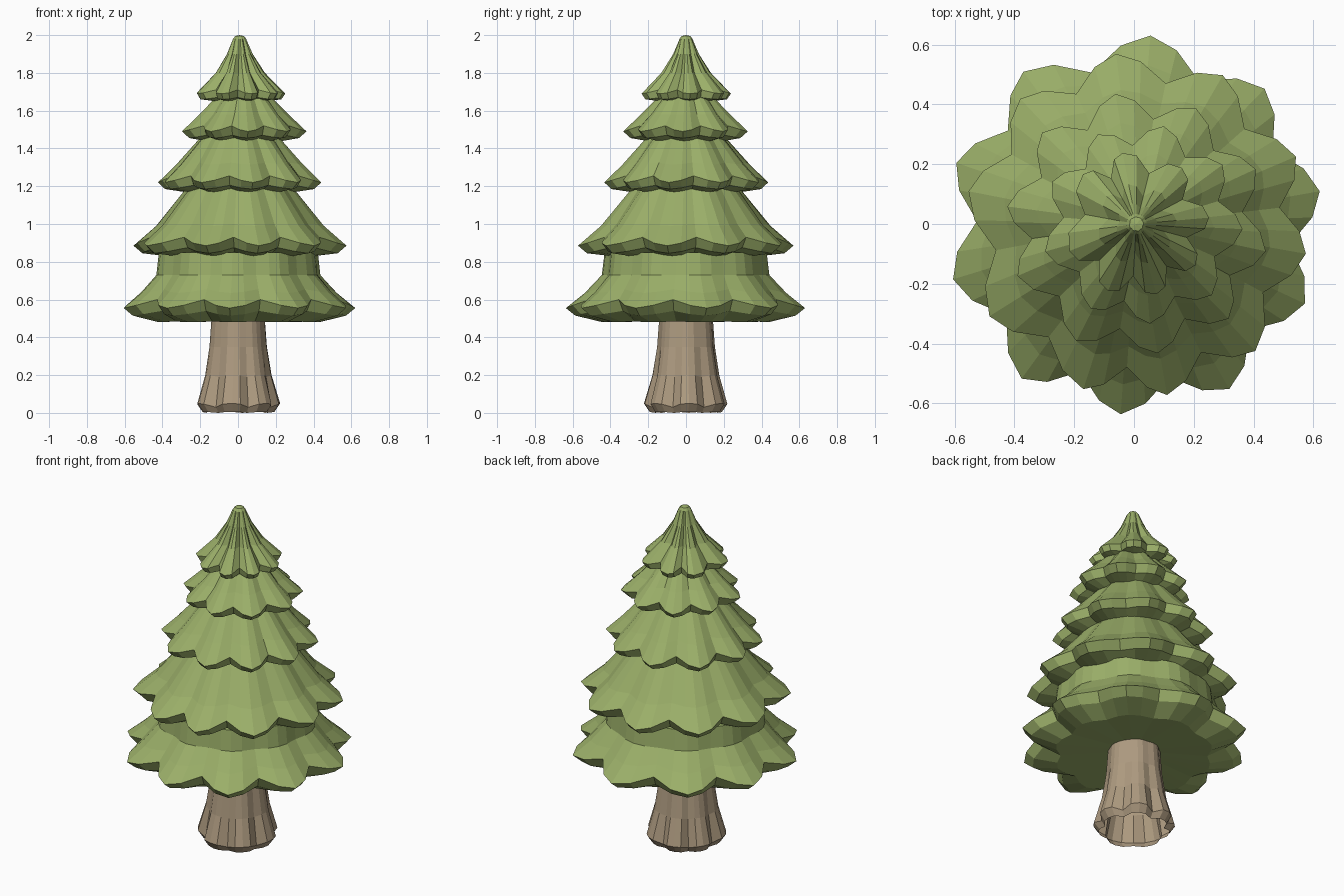
import bpy, bmesh, math, random
from math import cos, sin, radians

if "Cube" in bpy.data.objects:
    bpy.data.objects.remove(bpy.data.objects["Cube"])

random.seed(4)


def material(name, rgb):
    m = bpy.data.materials.new(name)
    m.diffuse_color = (*rgb, 1)
    m.use_nodes = True
    m.node_tree.nodes["Principled BSDF"].inputs["Base Color"].default_value = m.diffuse_color
    return m


GREEN = material("needle green", (0.325, 0.425, 0.14))
BROWN = material("bark brown", (0.42, 0.325, 0.215))


def loft(name, rings, bottom, top, mat):
    """Skin equal-sized rings of points (bottom to top), closed by fans.
    With bottom None the lower end stays open."""
    bm = bmesh.new()
    loops = [[bm.verts.new(p) for p in ring] for ring in rings]
    n = len(loops[0])
    for a, b in zip(loops, loops[1:]):
        for i in range(n):
            j = (i + 1) % n
            bm.faces.new((a[i], a[j], b[j], b[i]))
    hi = bm.verts.new(top)
    lo = bm.verts.new(bottom) if bottom else None
    for i in range(n):
        j = (i + 1) % n
        bm.faces.new((hi, loops[-1][i], loops[-1][j]))
        if lo:
            bm.faces.new((lo, loops[0][j], loops[0][i]))
    mesh = bpy.data.meshes.new(name)
    bm.to_mesh(mesh)
    bm.free()
    mesh.materials.append(mat)
    ob = bpy.data.objects.new(name, mesh)
    bpy.context.collection.objects.link(ob)
    return ob


def lobed(name, profile, tips, centre, mat, shape=(0, 0.68, 1, 0.68), hollow=0.02):
    """Scalloped solid. profile rows: tip radius, valley radius, tip z, valley z."""
    cx, cy = centre
    n = len(tips)
    wobble = [random.uniform(-0.012, 0.008) for _ in tips]
    spokes = []                      # angle, lobe weight, radius scale
    for k, t in enumerate(tips):
        prev = tips[k - 1] - (360 if k == 0 else 0)
        nxt = tips[(k + 1) % n] + (360 if k == n - 1 else 0)
        a0, a1 = (prev + t) / 2, (t + nxt) / 2
        angles = (a0, t - (t - a0) * 0.45, t, t + (a1 - t) * 0.45)
        if len(shape) == 2:
            angles = (a0, t)
        for a, w in zip(angles, shape):
            spokes.append((radians(a), w, 1 + wobble[k] * w))
    rings = []
    for rt, rv, zt, zv in profile:
        ring = []
        for a, w, s in spokes:
            r = (rv + (rt - rv) * w) * s
            ring.append((cx + r * cos(a), cy + r * sin(a), zv + (zt - zv) * w))
        rings.append(ring)
    base = None if hollow is None else (cx, cy, profile[0][3] + hollow)
    return loft(name, rings, base, (cx, cy, profile[-1][2] + 0.005), mat)


def even(n, start):
    return [start + 360 * i / n + random.uniform(-3, 3) for i in range(n)]


# Branch tiers, bottom to top
lobed("branch_tier_1", [
    (0.44, 0.40, 0.48, 0.485),
    (0.585, 0.495, 0.515, 0.54),
    (0.635, 0.525, 0.555, 0.60),
    (0.535, 0.48, 0.635, 0.655),
    (0.445, 0.425, 0.73, 0.73),
    (0.43, 0.415, 0.85, 0.85)],
    [10, 46, 85, 126, 161, 197, 234, 266, 300, 335], (0, 0), GREEN)

lobed("branch_tier_2", [
    (0.40, 0.36, 0.83, 0.84),
    (0.53, 0.45, 0.845, 0.875),
    (0.578, 0.48, 0.885, 0.93),
    (0.455, 0.41, 0.99, 1.00),
    (0.28, 0.27, 1.20, 1.20)],
    [23, 60, 97, 133, 169, 212, 252, 280, 313, 350], (0.01, 0), GREEN)

lobed("branch_tier_3", [
    (0.30, 0.26, 1.17, 1.18),
    (0.40, 0.335, 1.185, 1.205),
    (0.438, 0.355, 1.22, 1.255),
    (0.34, 0.295, 1.315, 1.325),
    (0.20, 0.19, 1.47, 1.47)],
    even(10, 26), (0.01, 0), GREEN)

lobed("branch_tier_4", [
    (0.21, 0.18, 1.44, 1.45),
    (0.295, 0.245, 1.455, 1.47),
    (0.335, 0.265, 1.49, 1.52),
    (0.24, 0.20, 1.58, 1.58),
    (0.13, 0.12, 1.69, 1.69)],
    even(9, -3), (0.028, 0), GREEN)

lobed("top_tier", [
    (0.14, 0.11, 1.65, 1.66),
    (0.222, 0.165, 1.66, 1.67),
    (0.243, 0.175, 1.69, 1.71),
    (0.135, 0.095, 1.80, 1.80),
    (0.07, 0.055, 1.90, 1.90),
    (0.035, 0.032, 1.98, 1.98),
    (0.024, 0.022, 1.995, 1.995)],
    [5, 51, 101, 137, 202, 247, 286, 325], (0.008, 0), GREEN,
    shape=(0, 0.8, 1, 0.8))

# Trunk with flared roots, open underneath
lobed("trunk", [
    (0.195, 0.165, 0.005, 0.0),
    (0.226, 0.185, 0.05, 0.03),
    (0.180, 0.160, 0.20, 0.19),
    (0.155, 0.146, 0.35, 0.35),
    (0.142, 0.137, 0.52, 0.52)],
    [4, 58, 108, 150, 200, 262, 312], (0, 0), BROWN,
    shape=(0, 0.85, 1, 0.85), hollow=None)
